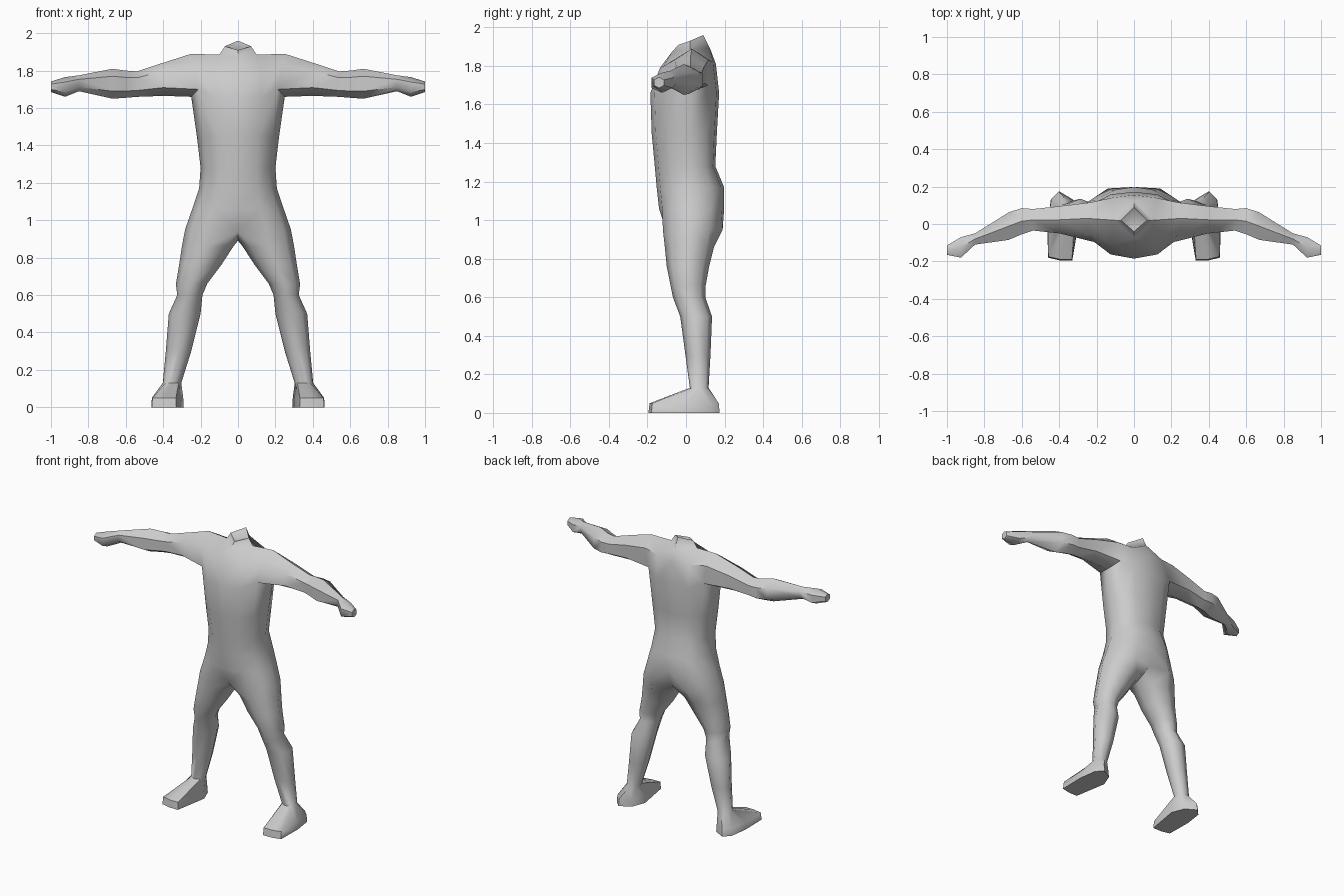
import bpy, bmesh, math

if "Cube" in bpy.data.objects:
    bpy.data.objects.remove(bpy.data.objects["Cube"])

bm = bmesh.new()


def verts(points):
    return [bm.verts.new(p) for p in points]


def face(*vs):
    bm.faces.new(vs)


def bridge(a, b, closed=True):
    n = len(a)
    for i in range(n if closed else n - 1):
        j = (i + 1) % n
        face(a[i], a[j], b[j], b[i])


# Half torso section: front centre, round the flank, to back centre
def torso_ring(z, w, yf, yb, lift=0.0):
    return verts([(0, yf, z), (.5 * w, yf * .88, z), (.85 * w, yf * .52, z + lift),
                  (w, .02, z), (.85 * w, yb * .65, z + lift), (.5 * w, yb * .92, z), (0, yb, z)])


# Eight-sided leg section given by its extents
def leg_ring(z, x0, x1, y0, y1):
    pts = []
    for k in range(8):
        a = math.radians(225 + 45 * k)
        pts.append(((x0 + x1) / 2 + (x1 - x0) / 2 * math.cos(a),
                    (y0 + y1) / 2 + (y1 - y0) / 2 * math.sin(a), z))
    return verts(pts)


# Six-sided arm section given by its extents
def arm_ring(x, y0, y1, z0, z1):
    pts = []
    for k in range(6):
        a = math.radians(60 * k)
        pts.append((x, (y0 + y1) / 2 - (y1 - y0) / 2 * math.sin(a) / .866,
                    (z0 + z1) / 2 - (z1 - z0) / 2 * math.cos(a)))
    return verts(pts)


# Hips and torso, from crotch up to armpits
hip = verts([(0, -.10, .94), (.15, -.12, .95), (.245, -.07, .95), (.283, .02, .95),
             (.245, .12, .95), (.14, .19, .95), (0, .16, .95)])
crotch = bm.verts.new((0, .03, .89))
prev = hip
for args in [(1.06, .245, -.14, .198), (1.17, .208, -.152, .198), (1.28, .20, -.162, .152),
             (1.45, .22, -.178, .16), (1.66, .25, -.185, .172, .04)]:
    ring = torso_ring(*args)
    bridge(prev, ring, False)
    prev = ring

# Chest, shoulder and neck
f, fs, fo, pit, bo, bs, b = prev
F, FS, FO, top, BO, BS, B = verts([
    (0, -.135, 1.79), (.12, -.115, 1.80), (.235, -.06, 1.83), (.25, .03, 1.89),
    (.235, .115, 1.83), (.12, .14, 1.82), (0, .155, 1.81)])
for q in [(f, fs, FS, F), (fs, fo, FO, FS), (bo, bs, BS, BO), (bs, b, B, BS)]:
    face(*q)
base = verts([(0, -.075, 1.87), (.10, .02, 1.885), (0, .125, 1.89)])
rim = verts([(0, -.04, 1.91), (.07, .02, 1.93), (0, .09, 1.96)])
pocket = bm.verts.new((0, .005, 1.90))
face(F, FS, base[0])
face(FS, base[1], base[0])
face(FS, FO, top, base[1])
face(top, BO, BS, base[1])
face(BS, base[2], base[1])
face(BS, B, base[2])
bridge(base, rim, False)
face(rim[0], rim[1], pocket)
face(rim[1], rim[2], pocket)

# Arm and fist
prev = [pit, fo, FO, top, BO, bo]
for args in [(.40, -.05, .095, 1.665, 1.842), (.54, -.035, .08, 1.66, 1.796),
             (.60, -.055, .085, 1.655, 1.80), (.67, -.085, .062, 1.65, 1.81),
             (.85, -.11, -.05, 1.69, 1.775), (.925, -.18, -.07, 1.66, 1.765),
             (1.0, -.165, -.115, 1.685, 1.742)]:
    ring = arm_ring(*args)
    bridge(prev, ring)
    prev = ring
face(*prev)

# Thigh, knee and calf
prev = hip + [crotch]
for args in [(.86, .025, .30, -.11, .145), (.76, .09, .315, -.10, .12),
             (.66, .165, .332, -.08, .102), (.60, .19, .325, -.068, .10),
             (.50, .20, .37, -.03, .135), (.30, .25, .386, -.003, .127),
             (.13, .303, .402, .02, .117)]:
    ring = leg_ring(*args)
    bridge(prev, ring)
    prev = ring

# Foot with a flat sole
sole = [(.33, -.195), (.395, -.195), (.46, -.18), (.463, .0),
        (.445, .13), (.40, .175), (.325, .13), (.29, .04)]
for z, s in [(.05, .97), (0, 1)]:
    ring = verts([(.385 + (x - .385) * s, y * s, z) for x, y in sole])
    bridge(prev, ring)
    prev = ring
face(*prev)

# Mirror into a whole closed body
bmesh.ops.mirror(bm, geom=bm.verts[:] + bm.edges[:] + bm.faces[:], axis='X', merge_dist=1e-4)
bmesh.ops.remove_doubles(bm, verts=bm.verts[:], dist=1e-4)
bmesh.ops.recalc_face_normals(bm, faces=bm.faces[:])

mesh = bpy.data.meshes.new("body")
bm.to_mesh(mesh)
bm.free()
body = bpy.data.objects.new("body", mesh)
bpy.context.collection.objects.link(body)

grey = bpy.data.materials.new("plain_grey")
grey.diffuse_color = (.6, .6, .6, 1)
grey.use_nodes = True
grey.node_tree.nodes["Principled BSDF"].inputs["Base Color"].default_value = grey.diffuse_color
mesh.materials.append(grey)

bpy.context.view_layer.objects.active = body
body.select_set(True)
bpy.ops.object.shade_smooth_by_angle(angle=math.radians(55))
